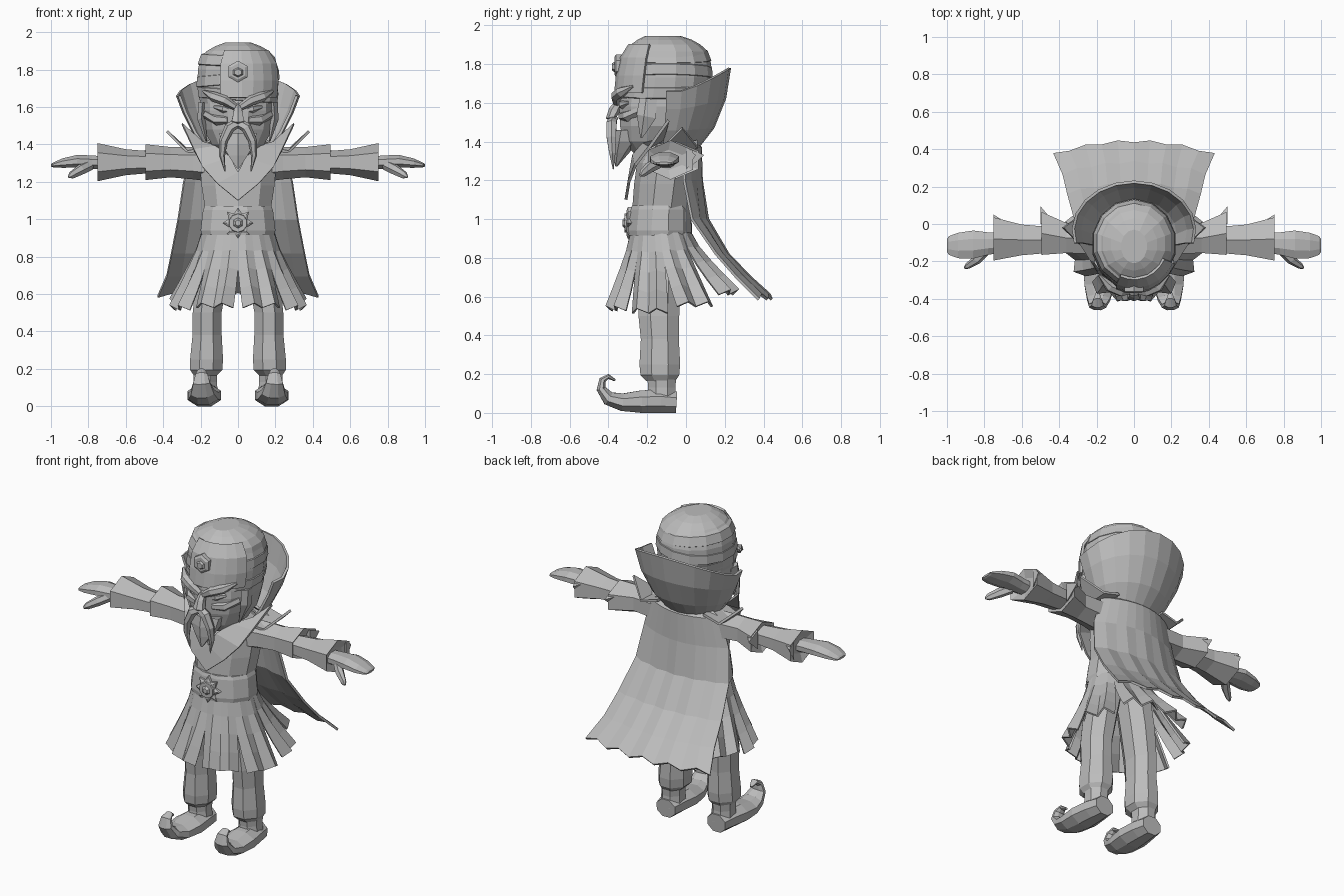
import bpy, bmesh, math
from mathutils import Vector

grey = bpy.data.materials.new("plain_grey")
grey.diffuse_color = (0.5, 0.5, 0.5, 1)


def build(name, verts, faces, mirror=False, thick=0):
    me = bpy.data.meshes.new(name)
    me.from_pydata([tuple(v) for v in verts], [], faces)
    bm = bmesh.new()
    bm.from_mesh(me)
    bmesh.ops.remove_doubles(bm, verts=bm.verts, dist=1e-5)
    bmesh.ops.recalc_face_normals(bm, faces=bm.faces)
    bm.to_mesh(me)
    bm.free()
    me.materials.append(grey)
    ob = bpy.data.objects.new(name, me)
    bpy.context.collection.objects.link(ob)
    if thick:
        m = ob.modifiers.new("thickness", 'SOLIDIFY')
        m.thickness, m.offset = thick, 0
    if mirror:
        ob.modifiers.new("mirror", 'MIRROR')
    return ob


def loft(name, rings, closed=True, cap=True, **kw):
    n, faces = len(rings[0]), []
    for r in range(len(rings) - 1):
        for i in range(n if closed else n - 1):
            j = (i + 1) % n
            faces.append((r * n + i, r * n + j, (r + 1) * n + j, (r + 1) * n + i))
    if cap and closed:
        faces += [tuple(range(n)), tuple((len(rings) - 1) * n + i for i in range(n))]
    return build(name, [p for r in rings for p in r], faces, **kw)


def sweep(name, pts, ref, n=8, fixed=None, **kw):
    """Tube through (x, y, z, half width along ref, half height)."""
    c, rings = [Vector(p[:3]) for p in pts], []
    k = 1 / math.cos(math.pi / n)
    for i, p in enumerate(pts):
        t = Vector(fixed) if fixed else (c[min(i + 1, len(c) - 1)] - c[max(i - 1, 0)])
        t.normalize()
        u = Vector(ref)
        u = (u - t * u.dot(t)).normalized()
        v = t.cross(u)
        ang = [(j + .5) * math.tau / n for j in range(n)]
        rings.append([c[i] + u * p[3] * k * math.cos(a) + v * p[4] * k * math.sin(a) for a in ang])
    return loft(name, rings, **kw)


X, Y, Z = (1, 0, 0), (0, 1, 0), (0, 0, 1)

# Head and jaw
sweep("head", [(0, -.17, 1.34, .08, .10), (0, -.155, 1.40, .14, .17), (0, -.13, 1.48, .185, .21),
               (0, -.12, 1.58, .205, .225), (0, -.11, 1.68, .2, .225)], X, 12, Z)
sweep("neck", [(0, -.1, 1.25, .12, .1), (0, -.12, 1.42, .11, .11)], X, 8, Z)

# Turban: wrapped layers, each ring slightly tilted
T = [(1.62, .205, -.355, .11), (1.66, .216, -.352, .125), (1.73, .222, -.345, .132),
     (1.80, .220, -.335, .13), (1.865, .203, -.31, .112), (1.90, .17, -.285, .075),
     (1.925, .125, -.25, .03), (1.945, .07, -.21, -.03)]


def turban_point(z, a, off=0.0):
    for lo, hi in zip(T, T[1:]):
        if z <= hi[0] or hi is T[-1]:
            break
    f = max(0, min(1, (z - lo[0]) / (hi[0] - lo[0])))
    rx, y0, y1 = (lo[i] + (hi[i] - lo[i]) * f for i in (1, 2, 3))
    return Vector(((rx + off) * math.sin(a), (y0 + y1) / 2 - ((y1 - y0) / 2 + off) * math.cos(a), z))


def turban_band(name, levels, a0, a1, steps, tilt=0.0):
    full = a1 - a0 > 359
    rings = []
    for z, off in levels:
        ring = []
        for i in range(steps + (not full)):
            a = math.radians(a0 + (a1 - a0) * i / steps)
            p = turban_point(z, a, off)
            p.z += tilt * math.sin(a)
            ring.append(p)
        rings.append(ring)
    return loft(name, rings, closed=full, thick=0 if full else .015)


turban_band("turban", [(t[0], 0) for t in T], 0, 360, 14)
for i, (z, tilt) in enumerate([(1.66, -.015), (1.75, .02), (1.84, -.012)]):
    turban_band(f"turban_wrap_{i}", [(z - .03, -.01), (z - .022, .006), (z + .03, .004), (z + .04, -.012)],
                0, 360, 14, tilt)
turban_band("turban_front_fold", [(1.65, .012), (1.74, .012), (1.83, .012), (1.90, .006)], -24, 64, 6)
for i, (r, z) in enumerate([(.11, 1.925), (.065, 1.937), (.03, 1.945)]):
    sweep(f"turban_coil_{i}", [(.01, -.11, z - .03, r, r), (.01, -.11, z, r * .9, r * .9)], X, 9, Z)

# Turban ornament and belt buckle: star plates with domes


def star(name, z, y, r, r2, n, depth):
    pts = []
    for i in range(2 * n):
        a, q = math.pi * i / n, r if i % 2 == 0 else r2
        pts.append((q * math.sin(a), q * math.cos(a)))
    loft(name, [[(s * px, yy, z + s * pz) for px, pz in pts]
                for yy, s in ((y + depth, 1), (y, 1), (y - .008, .75))])


star("turban_ornament", 1.79, -.362, .058, .05, 6, .03)
sweep("turban_gem", [(0, -.36, 1.785, .032, .028), (0, -.382, 1.785, .018, .016)], X, 6)
star("buckle_rays", .98, -.30, .082, .055, 8, .03)
sweep("buckle_ring", [(0, -.29, .98, .052, .052), (0, -.316, .98, .046, .046)], X, 10)
sweep("buckle_gem", [(0, -.31, .98, .03, .03), (0, -.328, .98, .014, .014)], X, 6)

# Face details
sweep("nose", [(0, -.335, 1.62, .018, .015), (0, -.37, 1.56, .024, .025),
               (0, -.385, 1.525, .034, .025), (0, -.36, 1.505, .02, .015)], X, 6)
sweep("brow", [(.015, -.355, 1.60, .02, .016), (.07, -.36, 1.635, .025, .024),
               (.13, -.335, 1.655, .025, .024), (.185, -.275, 1.685, .006, .006)], Y, 6, mirror=True)
sweep("eye", [(.035, -.335, 1.578, .01, .008), (.075, -.328, 1.59, .02, .02),
              (.125, -.295, 1.60, .01, .008)], Y, 6, mirror=True)
sweep("cheek", [(.05, -.33, 1.53, .02, .02), (.11, -.30, 1.53, .03, .025),
                (.17, -.23, 1.56, .02, .02)], Y, 6, mirror=True)
sweep("sideburn", [(.19, -.19, 1.62, .04, .02), (.195, -.20, 1.53, .045, .018),
                   (.17, -.23, 1.42, .005, .004)], Y, 5, mirror=True)
sweep("moustache", [(.0, -.375, 1.515, .02, .022), (.045, -.385, 1.49, .026, .025),
                    (.078, -.385, 1.42, .024, .02), (.085, -.38, 1.34, .016, .014),
                    (.07, -.375, 1.255, .002, .002)], Y, 6, mirror=True)
sweep("beard", [(0, -.30, 1.46, .10, .06), (0, -.31, 1.40, .085, .06),
                (0, -.335, 1.34, .05, .035), (0, -.36, 1.27, .004, .004)], X, 6, Z)

# Flared high collar wrapped round the back of the head
rings = []
for f, (rx, ry, cy, z) in enumerate([(.17, .14, -.08, 1.37), (.235, .20, -.06, 1.46),
                                     (.29, .24, -.04, 1.57), (.325, .26, -.035, 1.66)]):
    ring = []
    for i in range(13):
        a = math.radians(-105 + 210 * i / 12)
        ring.append((rx * math.sin(a), cy + ry * math.cos(a),
                     z + .12 * (f / 3) ** 2 * max(0, math.cos(a)) ** 1.3))
    rings.append(ring)
loft("high_collar", rings, closed=False, thick=.015)

# Pointed lapels and shoulder points
inner = [(0, -.30, 1.16), (0, -.285, 1.25), (.04, -.27, 1.33), (.11, -.22, 1.39), (.19, -.12, 1.41)]
outer = [(0, -.31, 1.10), (.11, -.295, 1.19), (.19, -.26, 1.28), (.235, -.19, 1.37), (.30, -.09, 1.51)]
loft("lapel", [inner, outer], closed=False, thick=.015, mirror=True)
build("shoulder_point", [(.16, -.16, 1.38), (.16, .06, 1.40), (.27, -.13, 1.36), (.27, .06, 1.37), (.38, -.02, 1.47)],
      [(0, 2, 3, 1), (2, 4, 3)], mirror=True, thick=.015)

# Torso and belt
sweep("torso", [(0, -.125, .88, .185, .15), (0, -.125, 1.05, .175, .145), (0, -.11, 1.18, .195, .15),
                (0, -.095, 1.29, .205, .15), (0, -.085, 1.37, .17, .12), (0, -.09, 1.42, .10, .08)], X, 10, Z)
sweep("belt", [(0, -.135, .915, .195, .16), (0, -.135, .94, .20, .163), (0, -.13, 1.05, .187, .155),
               (0, -.13, 1.07, .178, .148)], X, 12, Z)

# Skirt: eight flaring panels with slits between them
for k in range(8):
    mid = 22.5 + 45 * k
    back = .5 - .5 * math.cos(math.radians(mid))
    hem = .53 - .03 * math.sin(math.radians(mid)) ** 2 + .09 * back ** 2
    rings = []
    for f, flare, half in [(0, 0, 23), (.25, .17, 23), (.5, .42, 22), (.75, .70, 20), (1, 1, 18)]:
        ring = []
        for i in range(5):
            a = math.radians(mid + half * (i / 2 - 1))
            fold = .018 * f * (1 if i % 2 else -1)
            rx, ry = .19 + .165 * flare + fold, .152 + .18 * flare + fold
            z = .93 + (hem - .93) * f + .025 * f * (abs(i - 2) == 1)
            ring.append((rx * math.sin(a), -.13 + .06 * flare - ry * math.cos(a), z))
        rings.append(ring)
    loft(f"skirt_panel_{k}", rings, closed=False, thick=.012)

# Long cape with a ragged hem
rows = [(1.42, .02, .15, .03), (1.37, .075, .24, .08), (1.2, .08, .29, .09), (1.0, .10, .32, .07),
        (.82, .205, .355, .05), (.70, .32, .38, .06), (.585, .445, .43, .07)]
rings = []
for r, (z, y, hw, bend) in enumerate(rows):
    ring = []
    for i in range(11):
        s = i / 5 - 1
        rag = .025 * (i % 2) if r == len(rows) - 1 else 0
        ring.append((hw * s, y - bend * s * s + .012 * (i % 2) * (r > 2) - rag, z + rag))
    rings.append(ring)
loft("cape", rings, closed=False, thick=.014)

# Arms: two flared sleeves, mitten hand, thumb
sweep("upper_sleeve", [(.12, -.08, 1.29, .10, .08), (.24, -.075, 1.30, .085, .075), (.36, -.075, 1.305, .08, .07),
                       (.495, -.05, 1.305, .115, .083), (.475, -.06, 1.305, .07, .05)], Y, 6, X, mirror=True)
sweep("lower_sleeve", [(.46, -.085, 1.305, .07, .05), (.60, -.085, 1.305, .082, .06),
                       (.75, -.08, 1.305, .115, .088), (.73, -.09, 1.305, .07, .045)], Y, 6, X, mirror=True)
build("sleeve_points", [(.42, 0, 1.35), (.5, 0, 1.37), (.5, .095, 1.33), (.5, 0, 1.25),
                        (.67, 0, 1.35), (.75, 0, 1.37), (.75, .05, 1.33), (.75, 0, 1.25)],
      [(0, 1, 2), (0, 2, 3), (1, 3, 2), (0, 3, 1), (4, 5, 6), (4, 6, 7), (5, 7, 6), (4, 7, 5)], mirror=True)
sweep("hand", [(.70, -.10, 1.30, .05, .035), (.78, -.105, 1.305, .06, .036), (.86, -.11, 1.31, .075, .034),
               (.94, -.115, 1.30, .068, .025), (.99, -.115, 1.29, .05, .012), (1.0, -.115, 1.288, .035, .006)],
      Y, 8, X, mirror=True)
sweep("thumb", [(.79, -.14, 1.29, .025, .022), (.84, -.19, 1.265, .025, .022),
                (.89, -.225, 1.235, .018, .014), (.905, -.235, 1.225, .006, .006)], Z, 6, mirror=True)

# Baggy trousers
sweep("trouser_leg", [(.175, -.13, .165, .062, .075), (.17, -.135, .195, .086, .10), (.168, -.135, .25, .088, .105),
                      (.165, -.135, .38, .078, .098), (.165, -.14, .50, .077, .105), (.14, -.135, .68, .085, .11),
                      (.10, -.13, .88, .085, .11)], X, 8, Z, mirror=True)

# Boots with curled toes
sweep("boot_shaft", [(.175, -.125, .06, .068, .075), (.175, -.125, .13, .062, .07), (.175, -.125, .19, .065, .075)],
      X, 8, Z, mirror=True)
sweep("boot_foot", [(.175, -.05, .055, .062, .055), (.177, -.13, .06, .078, .06), (.18, -.23, .058, .09, .058),
                    (.185, -.33, .055, .08, .045), (.19, -.40, .075, .062, .036), (.195, -.438, .125, .045, .024),
                    (.195, -.43, .17, .032, .018), (.195, -.40, .188, .022, .013), (.195, -.365, .168, .008, .006)],
      X, 8, mirror=True)
